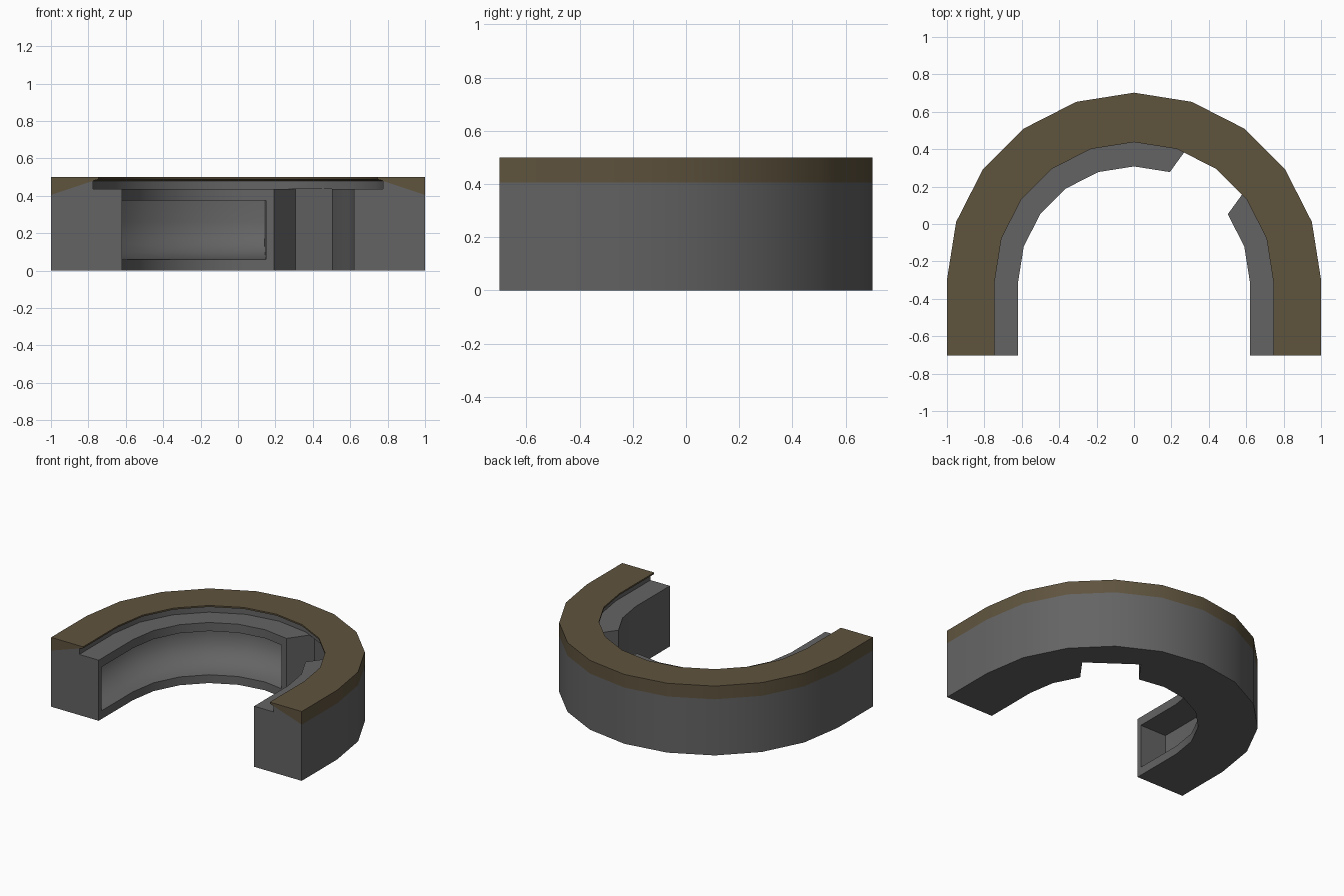
import bpy, bmesh
from math import sin, cos, radians
from mathutils import Vector

if "Cube" in bpy.data.objects:
    bpy.data.objects.remove(bpy.data.objects["Cube"])

FRONT = -0.702


def centre(r):
    """The inner arcs sit slightly further forward than the outer one."""
    return -0.298 - 0.037 * (1 - r)


def arc(r, degrees):
    return [(r * cos(radians(a)), centre(r) + r * sin(radians(a))) for a in degrees]


def u_path(r):
    """Straight leg, 10-sided half circle, straight leg."""
    return [(r, FRONT)] + arc(r, range(0, 181, 18)) + [(-r, FRONT)]


def shelf_path(r):
    """Left leg and round to a point just past the middle."""
    (x0, y0), (x1, y1) = arc(r, (90, 72))
    f = (0.15 - 0.045 * (r - 0.62)) / x1
    return [(-r, -0.67)] + arc(r, range(180, 89, -18)) + [(f * x1, y0 + f * (y1 - y0))]


def sweep(name, profile, path):
    """Sweep a closed (radius, height) profile along a path."""
    bm = bmesh.new()
    rails = [[bm.verts.new((x, y, z)) for x, y in path(r)] for r, z in profile]
    for a, b in zip(rails, rails[1:] + rails[:1]):
        for i in range(len(a) - 1):
            bm.faces.new((a[i], a[i + 1], b[i + 1], b[i]))
    bm.faces.new([rail[0] for rail in rails])
    bm.faces.new([rail[-1] for rail in rails])
    bmesh.ops.recalc_face_normals(bm, faces=bm.faces[:])
    mesh = bpy.data.meshes.new(name)
    bm.to_mesh(mesh)
    bm.free()
    ob = bpy.data.objects.new(name, mesh)
    bpy.context.collection.objects.link(ob)
    return ob


def cut(target, cutter):
    mod = target.modifiers.new(cutter.name, 'BOOLEAN')
    mod.operation, mod.solver, mod.object = 'DIFFERENCE', 'EXACT', cutter
    bpy.context.view_layer.objects.active = target
    bpy.ops.object.modifier_apply(modifier=mod.name)
    bpy.data.objects.remove(cutter)


def finish(ob, material, colour):
    """One plain colour, smooth sides, sharp corners."""
    mat = bpy.data.materials.new(material)
    mat.diffuse_color = (*colour, 1)
    mat.use_nodes = True
    mat.node_tree.nodes["Principled BSDF"].inputs["Base Color"].default_value = mat.diffuse_color
    ob.data.materials.clear()
    ob.data.materials.append(mat)
    for poly in ob.data.polygons:
        poly.material_index = 0
    bpy.ops.object.select_all(action='DESELECT')
    ob.select_set(True)
    bpy.context.view_layer.objects.active = ob
    bpy.ops.object.shade_smooth_by_angle(angle=radians(30))


# Counter body with a lower work ledge on the inside
body = sweep("counter_body", [(0.62, 0), (1, 0), (1, 0.405), (0.775, 0.48),
                              (0.775, 0.437), (0.62, 0.437)], u_path)

# Long open shelf in the inner wall, its floor curving up into the back
scoop = [(0.62 + 0.21 * sin(radians(a)), 0.26 - 0.2 * cos(radians(a)))
         for a in range(0, 91, 18)]
cut(body, sweep("shelf_cutter", [(0.5, 0.06)] + scoop + [(0.83, 0.375), (0.5, 0.375)],
                shelf_path))

# Square knee niche, aimed along the 54 degree direction
out = Vector((cos(radians(54)), sin(radians(54)), 0))
half = 0.62 * sin(radians(18))
near, far, low, high = 0.4, 0.785, -0.1, 0.4371
bpy.ops.mesh.primitive_cube_add(size=1)
niche = bpy.context.object
niche.name = "niche_cutter"
niche.location = out * (near + far) / 2 + Vector((0, centre(0.62), (low + high) / 2))
niche.scale = (far - near, 2 * half, high - low)
niche.rotation_euler.z = radians(54)
bpy.context.view_layer.update()
cut(body, niche)
finish(body, "dark_grey", (0.127, 0.127, 0.127))

# Brown counter top: wedge section with a small overhanging lip
top = sweep("counter_top", [(1, 0.405), (1, 0.5), (0.745, 0.5), (0.745, 0.489),
                            (0.775, 0.48)], u_path)
finish(top, "brown_wood", (0.114, 0.087, 0.048))
